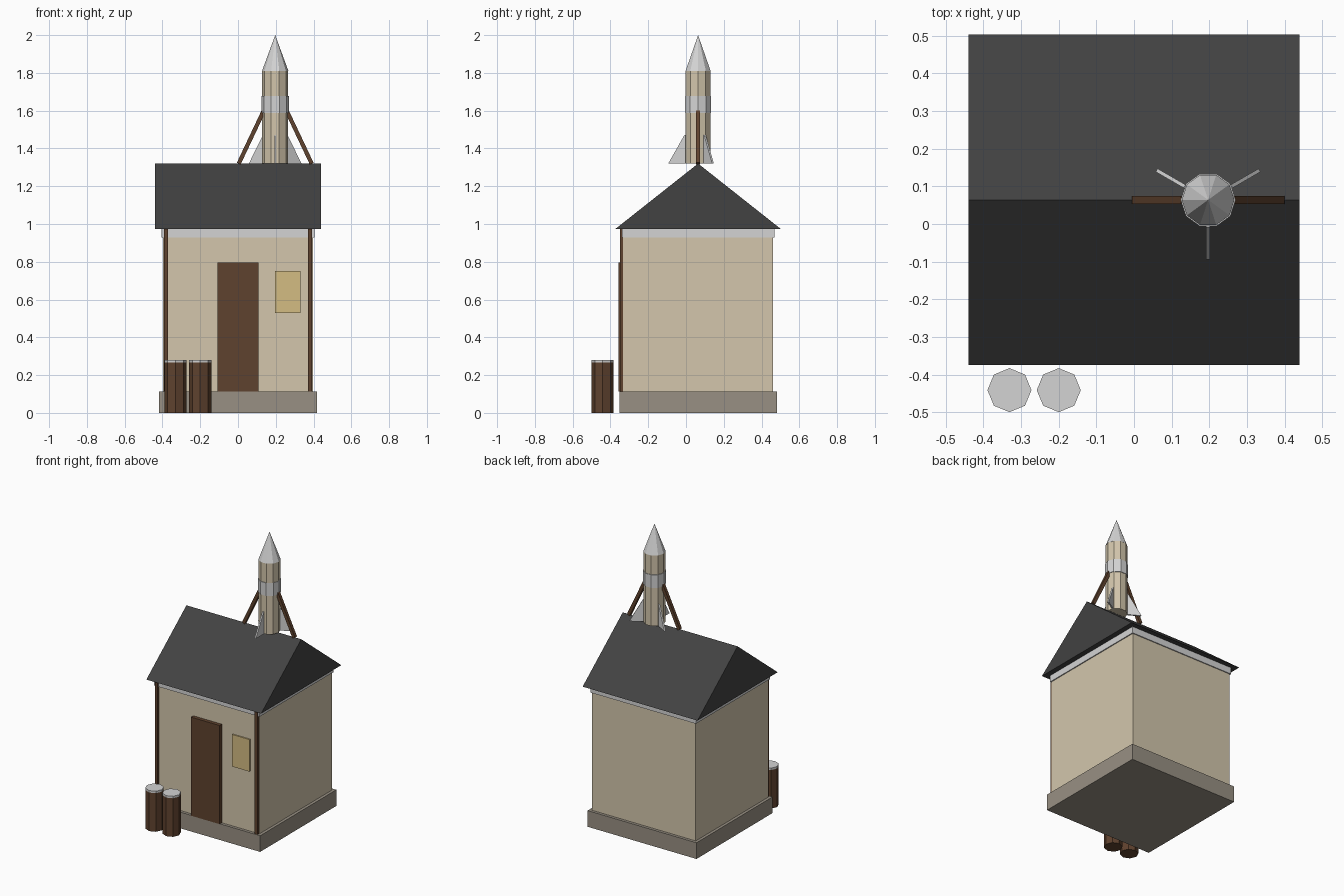
import bpy, bmesh, math
from mathutils import Vector, Matrix

if "Cube" in bpy.data.objects:
    bpy.data.objects.remove(bpy.data.objects["Cube"])


def material(name, r, g, b):
    lin = [(c / 255 / 12.92) if c < 11 else ((c / 255 + 0.055) / 1.055) ** 2.4 for c in (r, g, b)]
    m = bpy.data.materials.new(name)
    m.diffuse_color = (*lin, 1)
    m.use_nodes = True
    m.node_tree.nodes["Principled BSDF"].inputs["Base Color"].default_value = m.diffuse_color
    return m


CREAM = material("cream", 211, 198, 172)
STONE = material("stone", 152, 144, 131)
SLATE = material("dark slate", 66, 66, 66)
WOOD = material("brown wood", 95, 66, 46)
METAL = material("pale metal", 212, 212, 212)
GLASS = material("amber window", 212, 188, 130)

CY = 0.064          # centre line of the house
RX = 0.197          # rocket position on the ridge


def finish(name, bm, mat):
    bmesh.ops.recalc_face_normals(bm, faces=bm.faces)
    me = bpy.data.meshes.new(name)
    bm.to_mesh(me)
    bm.free()
    me.materials.append(mat)
    ob = bpy.data.objects.new(name, me)
    bpy.context.collection.objects.link(ob)
    return ob


def box(name, lo, hi, mat):
    lo, hi = Vector(lo), Vector(hi)
    bm = bmesh.new()
    bmesh.ops.create_cube(bm, size=1, matrix=Matrix.Translation((lo + hi) / 2)
                          @ Matrix.Diagonal((*(hi - lo), 1)))
    return finish(name, bm, mat)


def cylinder(name, x, y, z0, z1, r0, r1, sides, mat):
    bm = bmesh.new()
    # ring of points with a vertex on +x, lofted upward
    ring = [Vector((math.cos(math.tau * i / sides), math.sin(math.tau * i / sides), 0)) for i in range(sides)]
    base = Vector((x, y, 0))
    low = [bm.verts.new(base + p * r0 + Vector((0, 0, z0))) for p in ring]
    bm.faces.new(low)
    if r1:
        top = [bm.verts.new(base + p * r1 + Vector((0, 0, z1))) for p in ring]
        bm.faces.new(top)
    else:
        tip = bm.verts.new((x, y, z1))
    for i in range(sides):
        j = (i + 1) % sides
        bm.faces.new((low[i], low[j], top[j], top[i]) if r1 else (low[i], low[j], tip))
    return finish(name, bm, mat)


def extrude(name, points, offset, mat, matrix=Matrix()):
    bm = bmesh.new()
    face = bm.faces.new([bm.verts.new(p) for p in points])
    ext = bmesh.ops.extrude_face_region(bm, geom=[face], use_keep_orig=True)
    bmesh.ops.translate(bm, vec=offset, verts=[v for v in ext["geom"] if isinstance(v, bmesh.types.BMVert)])
    bm.transform(matrix)
    return finish(name, bm, mat)


def beam(name, a, b, w, mat):
    a, b = Vector(a), Vector(b)
    d = b - a
    bm = bmesh.new()
    angle = math.atan2(d.x, d.z)      # leans in the xz plane
    bmesh.ops.create_cube(bm, size=1, matrix=Matrix.Translation((a + b) / 2)
                          @ Matrix.Rotation(angle, 4, 'Y')
                          @ Matrix.Diagonal((w, w, d.length, 1)))
    return finish(name, bm, mat)


# House
for name, half, z0, z1, mat in (("foundation", 0.417, 0, 0.112, STONE),
                                ("walls", 0.397, 0.112, 0.928, CREAM),
                                ("eaves_trim", 0.404, 0.928, 0.973, METAL)):
    box(name, (-half, CY - half, z0), (half, CY + half, z1), mat)

# Gable roof
extrude("roof", [(-0.44, -0.375, 0.973), (-0.44, 0.503, 0.973), (-0.44, CY, 1.32)], (0.88, 0, 0), SLATE)

# Front details
box("door", (-0.109, -0.358, 0.112), (0.109, -0.333, 0.795), WOOD)
box("window", (0.197, -0.346, 0.53), (0.33, -0.337, 0.752), GLASS)
for side, s in (("left", -1), ("right", 1)):
    xs = sorted((s * 0.371, s * 0.393))
    box(side + "_corner_post", (xs[0], -0.349, 0.112), (xs[1], -0.33, 0.973), WOOD)

# Barrels
for i, x in enumerate((-0.331, -0.2)):
    cylinder(f"barrel_{i + 1}", x, -0.4415, 0, 0.267, 0.0585, 0.0585, 8, WOOD)
    cylinder(f"barrel_lid_{i + 1}", x, -0.4415, 0.267, 0.281, 0.0585, 0.0585, 8, METAL)

# Rocket
cylinder("rocket_body", RX, CY, 1.32, 1.81, 0.069, 0.069, 10, CREAM)
cylinder("rocket_band", RX, CY, 1.587, 1.677, 0.073, 0.073, 10, METAL)
cylinder("rocket_nose", RX, CY, 1.81, 2.0, 0.07, 0, 10, METAL)
for i in range(3):
    turn = Matrix.Translation((RX, CY, 0)) @ Matrix.Rotation(math.radians(-90 + 120 * i), 4, 'Z')
    fin = [(0.06, -0.005, 1.32), (0.158, -0.005, 1.32), (0.072, -0.005, 1.472), (0.06, -0.005, 1.472)]
    extrude(f"rocket_fin_{i + 1}", fin, (0, 0.01, 0), METAL, turn)

# Support struts
for side, s in (("left", -1), ("right", 1)):
    beam(side + "_strut", (RX + s * 0.193, CY, 1.32), (RX + s * 0.062, CY, 1.597), 0.022, WOOD)
